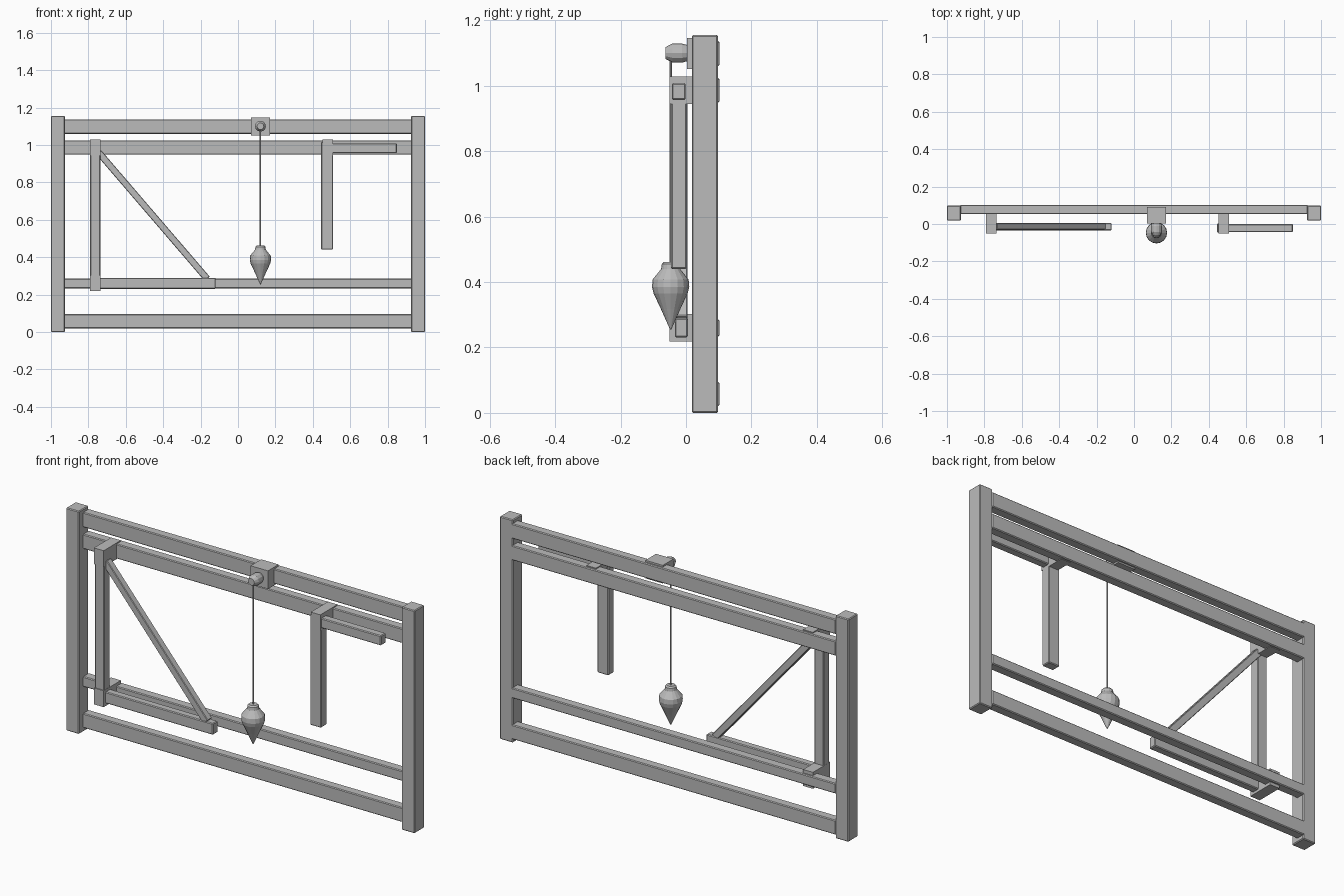
import bpy, bmesh, math
from mathutils import Matrix, Vector

cube = bpy.data.objects.get("Cube")
if cube:
    bpy.data.objects.remove(cube, do_unlink=True)

GREY = (0.5, 0.5, 0.5, 1)
mat = bpy.data.materials.new("plain grey")
mat.use_nodes = True
mat.diffuse_color = GREY
mat.node_tree.nodes["Principled BSDF"].inputs["Base Color"].default_value = GREY


def finish(name, bm):
    bmesh.ops.recalc_face_normals(bm, faces=bm.faces[:])
    mesh = bpy.data.meshes.new(name)
    bm.to_mesh(mesh)
    bm.free()
    mesh.materials.append(mat)
    ob = bpy.data.objects.new(name, mesh)
    bpy.context.collection.objects.link(ob)
    return ob


def beam(name, x, y, z, bevel=0.004):
    """Box spanning the given (low, high) ranges, with a small chamfer."""
    bm = bmesh.new()
    bmesh.ops.create_cube(bm, size=1)
    for v in bm.verts:
        v.co = [r[0] + (c + 0.5) * (r[1] - r[0]) for c, r in zip(v.co, (x, y, z))]
    if bevel:
        bmesh.ops.bevel(bm, geom=bm.edges[:], offset=bevel, segments=1, affect='EDGES')
    return finish(name, bm)


def turned(name, profile, sides, place):
    """Capped solid of revolution from (radius, height) pairs."""
    bm = bmesh.new()
    rings = [[bm.verts.new((r * math.cos(a), r * math.sin(a), h))
              for a in (math.tau * i / sides for i in range(sides))]
             for r, h in profile]
    for low, high in zip(rings, rings[1:]):
        for i in range(sides):
            j = (i + 1) % sides
            bm.faces.new((low[i], low[j], high[j], high[i]))
    bm.faces.new(rings[0])
    bm.faces.new(rings[-1])
    bm.transform(place)
    return finish(name, bm)


# Outer frame: two posts and four rails
for side, sign in (("left", 1), ("right", -1)):
    beam(side + "_post", sorted((sign * 0.925, sign)), (0.018, 0.098), (0, 1.155))
for name, z in (("bottom_rail", (0.02, 0.095)), ("lower_rail", (0.233, 0.286)),
                ("upper_rail", (0.948, 1.024)), ("top_rail", (1.06, 1.137))):
    beam(name, (-0.93, 0.93), (0.053, 0.102), z)

# Mounting blocks reaching from the rails to the hung parts
DEPTH = (-0.051, 0.09)
beam("gate_top_block", (-0.791, -0.735), DEPTH, (0.945, 1.029), 0)
beam("gate_bottom_block", (-0.791, -0.735), DEPTH, (0.218, 0.303), 0)
beam("hanger_block", (0.453, 0.508), DEPTH, (0.945, 1.029), 0)
beam("peg_block", (0.07, 0.17), (0.003, 0.09), (1.052, 1.146), 0)

# Braced gate
beam("gate_upright", (-0.79, -0.736), (-0.046, 0.002), (0.222, 1.02))
beam("gate_foot", (-0.76, -0.12), (-0.034, 0.006), (0.231, 0.29))
start, end = Vector((-0.745, 0, 0.96)), Vector((-0.165, 0, 0.285))
span = end - start
brace = beam("gate_brace", (-0.018, 0.018), (-0.031, 0.005),
             (-span.length / 2, span.length / 2), 0.003)
brace.data.transform(Matrix.Translation((start + end) / 2)
                     @ Matrix.Rotation(math.atan2(span.x, span.z), 4, 'Y'))

# Hanging post with side arm
beam("hanging_post", (0.444, 0.508), (-0.046, 0.002), (0.44, 1.015))
beam("side_arm", (0.49, 0.85), (-0.043, -0.001), (0.957, 1.008))

# Peg, cord and plumb bob
BOB_X, BOB_Y = 0.12, -0.047
turned("peg", [(0.025, 0), (0.029, 0.015), (0.029, 0.045), (0.018, 0.066)], 12,
       Matrix.Translation((BOB_X, 0.003, 1.1)) @ Matrix.Rotation(math.pi / 2, 4, 'X'))
turned("cord", [(0.004, 0.45), (0.004, 1.09)], 8,
       Matrix.Translation((BOB_X, BOB_Y, 0)))
turned("plumb_bob", [(0.002, 0.255), (0.03, 0.318), (0.052, 0.365), (0.057, 0.385),
                     (0.055, 0.408), (0.029, 0.44), (0.027, 0.455), (0.02, 0.462)], 16,
       Matrix.Translation((BOB_X, BOB_Y, 0)))
